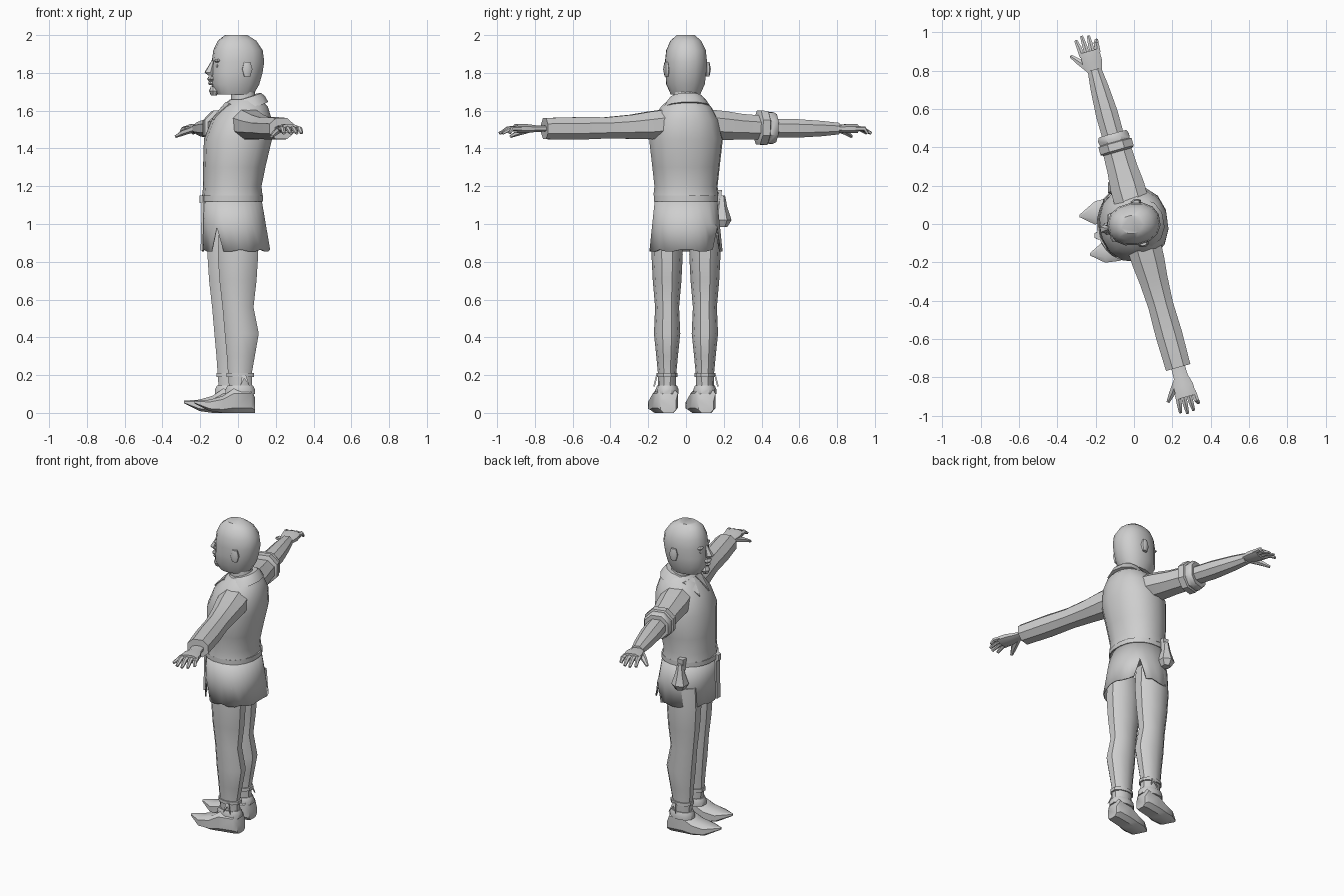
import bpy, bmesh
from math import cos, sin, pi, radians, copysign
from mathutils import Vector, Matrix

old = bpy.data.objects.get("Cube")
if old:
    bpy.data.objects.remove(old, do_unlink=True)

GREY = (.62, .62, .62, 1)
grey = bpy.data.materials.new("plain_grey")
grey.use_nodes = True
grey.diffuse_color = GREY
grey.node_tree.nodes["Principled BSDF"].inputs["Base Color"].default_value = GREY

UP = Vector((0, 0, 1))
# The shoulder line is swung round, so the arms share one axis
OUTWARD = Vector((-.27, .96, 0))
FORWARD = Vector((-.96, -.27, 0))


def loft(name, rings, cap=True):
    """Skin a list of equal point rings and shade it with sharp creases."""
    bm = bmesh.new()
    loops = [[bm.verts.new(point) for point in ring] for ring in rings]
    for low, high in zip(loops, loops[1:]):
        count = len(low)
        for i in range(count):
            j = (i + 1) % count
            bm.faces.new((low[i], low[j], high[j], high[i]))
    if cap:
        bm.faces.new(loops[0])
        bm.faces.new(loops[-1])
    bmesh.ops.recalc_face_normals(bm, faces=bm.faces)
    mesh = bpy.data.meshes.new(name)
    bm.to_mesh(mesh)
    bm.free()
    mesh.materials.append(grey)
    obj = bpy.data.objects.new(name, mesh)
    bpy.context.collection.objects.link(obj)
    bpy.ops.object.select_all(action='DESELECT')
    obj.select_set(True)
    bpy.context.view_layer.objects.active = obj
    bpy.ops.object.shade_smooth_by_angle(angle=radians(40))
    return obj


def oval(center, u, v, count, power=.9):
    """Ring of points; a lower power makes it boxier."""
    def soft(value):
        return copysign(abs(value / cos(pi / count)) ** power, value)

    angles = [2 * pi * (i + .5) / count for i in range(count)]
    return [center + u * soft(cos(a)) + v * soft(sin(a)) for a in angles]


def tower(name, rows, wide=1, y=0, count=14, turn=0, tilt=0, cap=True):
    """Upright form from rows of height, centre x and radius."""
    spin = Matrix.Rotation(radians(turn), 3, 'Z')
    rings = []
    for z, x, radius in rows:
        u = spin @ Vector((radius, 0, tilt * radius))
        v = spin @ Vector((0, radius * wide, 0))
        rings.append(oval(Vector((x, y, z)), u, v, count))
    return loft(name, rings, cap)


def limb(name, side, rows, flat=.85, count=8):
    """Arm form from rows of reach, half width, and optional forward shift and lift."""
    path = []
    for reach, width, *shift in rows:
        ahead, lift = shift or (0, 0)
        height = 1.505 + .04 * (1 - reach) ** 4 + lift
        path.append(Vector((.02, 0, height)) + OUTWARD * side * reach + FORWARD * ahead)
    rings = []
    for i, row in enumerate(rows):
        along = path[min(i + 1, len(path) - 1)] - path[max(i - 1, 0)]
        across = along.cross(UP).normalized()
        rise = across.cross(along).normalized()
        rings.append(oval(path[i], across * row[1], rise * row[1] * flat, count))
    return loft(name, rings)


def plate(name, points, offset):
    """Flat polygon with a little thickness."""
    face = [Vector(p) for p in points]
    return loft(name, [face, [p + Vector(offset) for p in face]])


# Shirt body
tower("shirt_body", [(1.15, -.03, .155), (1.2, -.03, .15), (1.3, -.02, .16),
                     (1.45, 0, .175), (1.55, .02, .155), (1.62, .035, .12),
                     (1.66, .04, .08)], wide=1.1, turn=8)

# Skirt of the tunic, with a slit on two sides and a slightly uneven hem
skirt = tower("tunic_skirt", [(1.14, -.03, .153), (1, -.02, .167), (.855, -.01, .18)],
              wide=1.07, count=28, cap=False)
hem = [vertex for vertex in skirt.data.vertices if vertex.co.z < .9]
for i, vertex in enumerate(hem):
    if i % 14 == 4:
        vertex.co.z += .13
    elif i % 3 == 0:
        vertex.co.z += .01
cloth = skirt.modifiers.new("cloth", 'SOLIDIFY')
cloth.thickness = .008

# Belt with a hanging end, and a pouch
tower("belt", [(z, -.03, .162) for z in (1.12, 1.15)], wide=1.05, count=20)
tower("belt_knot", [(z, -.185, .02) for z in (1.11, 1.15)], y=-.06, count=6)
tower("belt_end", [(1.12, -.186, .006), (.86, -.192, .006)], wide=3, y=-.06, count=4)
tower("pouch", [(1.15, -.09, .015), (1.09, -.09, .025), (1.02, -.09, .045),
                (.985, -.09, .025)], y=.19, count=6)
tower("pouch_strap", [(1.18, -.09, .02), (1.1, -.09, .015)], y=.17, count=4)

# Neck, collar and collar points
tower("neck", [(1.58, .035, .07), (1.7, .025, .063)], count=10)
tower("collar", [(1.61, .035, .12), (1.645, .04, .1), (1.67, .04, .08)],
      wide=1.05, count=12, turn=10, tilt=.3)
for side, word in ((1, "right"), (-1, "left")):
    plate(word + "_collar_point", [(-.05, .01 * side, 1.64), (-.03, .09 * side, 1.63),
                                   (-.125, .05 * side, 1.55)], (-.014, 0, .008))

# One long sleeve, one rolled sleeve with a bare forearm
limb("long_sleeve", -1, [(.1, .09), (.2, .086), (.3, .075), (.44, .066), (.6, .07), (.78, .066)])
limb("short_sleeve", 1, [(.1, .09), (.2, .09), (.3, .08), (.42, .075)])
limb("rolled_cuff", 1, [(.39, .07), (.4, .09), (.44, .09), (.445, .08),
                        (.47, .084), (.49, .074)], flat=1)
limb("bare_forearm", 1, [(.44, .057), (.6, .058), (.74, .048), (.84, .036)])

# Hands: palm, fingers spread evenly, thumb ahead
for side, word in ((1, "right"), (-1, "left")):
    limb(word + "_palm", side, [(.76, .036), (.83, .038), (.88, .052), (.94, .052)], flat=.45)
    for i in range(4):
        ahead = .042 - .028 * i
        tip = 1.025 - 14 * (ahead - .01) ** 2
        limb(word + "_finger", side, [(.92, .014, ahead, 0), (.97, .013, ahead * 1.1, 0),
                                      (tip, .008, ahead * 1.25, -.025)], count=6)
    limb(word + "_thumb", side, [(.84, .018, .02, 0), (.9, .016, .066, -.02),
                                 (.94, .008, .1, -.042)], count=6)

# Legs and pointed shoes, one side set ahead of the other
for side, word in ((-1, "left"), (1, "right")):
    shift = -.055 if side > 0 else 0
    middle = side * .1
    leg = [(.98, 0, .1), (.84, 0, .107), (.7, 0, .098), (.56, 0, .082), (.42, .02, .09),
           (.3, .015, .074), (.21, .01, .063), (.1, .015, .06)]
    tower(word + "_leg", [(z, x + shift, r) for z, x, r in leg], wide=.74, y=middle, count=10)
    ankle = shift + .012
    tower(word + "_ankle_strap", [(z, ankle, .072) for z in (.19, .21)],
          wide=.74, y=middle, count=10)
    tower(word + "_shoe_collar", [(.1, ankle, .078), (.125, ankle, .078), (.145, ankle, .068)],
          wide=.74, y=middle, count=10)

    # Strap ties on the outer side
    for lean in (-.02, .03):
        x, y = ankle + .02, middle + side * .05
        plate(word + "_strap_tie", [(x - .01, y, .2), (x + .01, y, .2),
                                    (x + lean, y + side * .015, .14)], (0, side * .008, 0))

    # Shoe sections of distance, half width and height, with an upturned toe
    sections = []
    for x, width, high in ((.09, .04, .08), (.07, .055, .13), (-.02, .06, .13),
                           (-.08, .065, .09), (-.15, .06, .07), (-.23, .006, .065)):
        low = max(0, -x - .13) / 2
        center = Vector((x + shift, middle - .2 * (.06 - x), (low + high) / 2))
        sections.append(oval(center, Vector((0, width, 0)), UP * (high - low) / 2, 8, .6))
    loft(word + "_shoe", sections)


def ridge(name, z, x, radius, tall, wide, y=0):
    """Small facial form, widest in the middle."""
    ends = radius * .6
    return tower(name, [(z + tall, x, ends), (z, x, radius), (z - tall, x, ends)], wide, y, 8)


# Head and features, turned a little to one side
head = [
    tower("head", [(1.685, -.015, .095), (1.74, -.015, .125), (1.8, -.005, .132),
                   (1.86, 0, .136), (1.92, 0, .128), (1.97, -.005, .1), (2, -.01, .058)],
          wide=.8),
    tower("nose", [(1.865, -.133, .008), (1.803, -.152, .026), (1.785, -.145, .012)],
          wide=.8, count=6),
    ridge("moustache", 1.768, -.143, .021, .013, 1.5),
    ridge("lower_lip", 1.745, -.144, .016, .01, 1.3),
    ridge("chin_beard", 1.705, -.13, .024, .024, 1.2)]
for side, word in ((1, "right"), (-1, "left")):
    head += [
        ridge(word + "_brow", 1.864, -.118, .015, .01, 2, side * .045),
        ridge(word + "_eye", 1.838, -.12, .01, .012, 1.8, side * .043),
        ridge(word + "_ear", 1.82, .03, .027, .038, .6, side * .11)]
for part in head:
    part.rotation_euler.z = radians(10)
